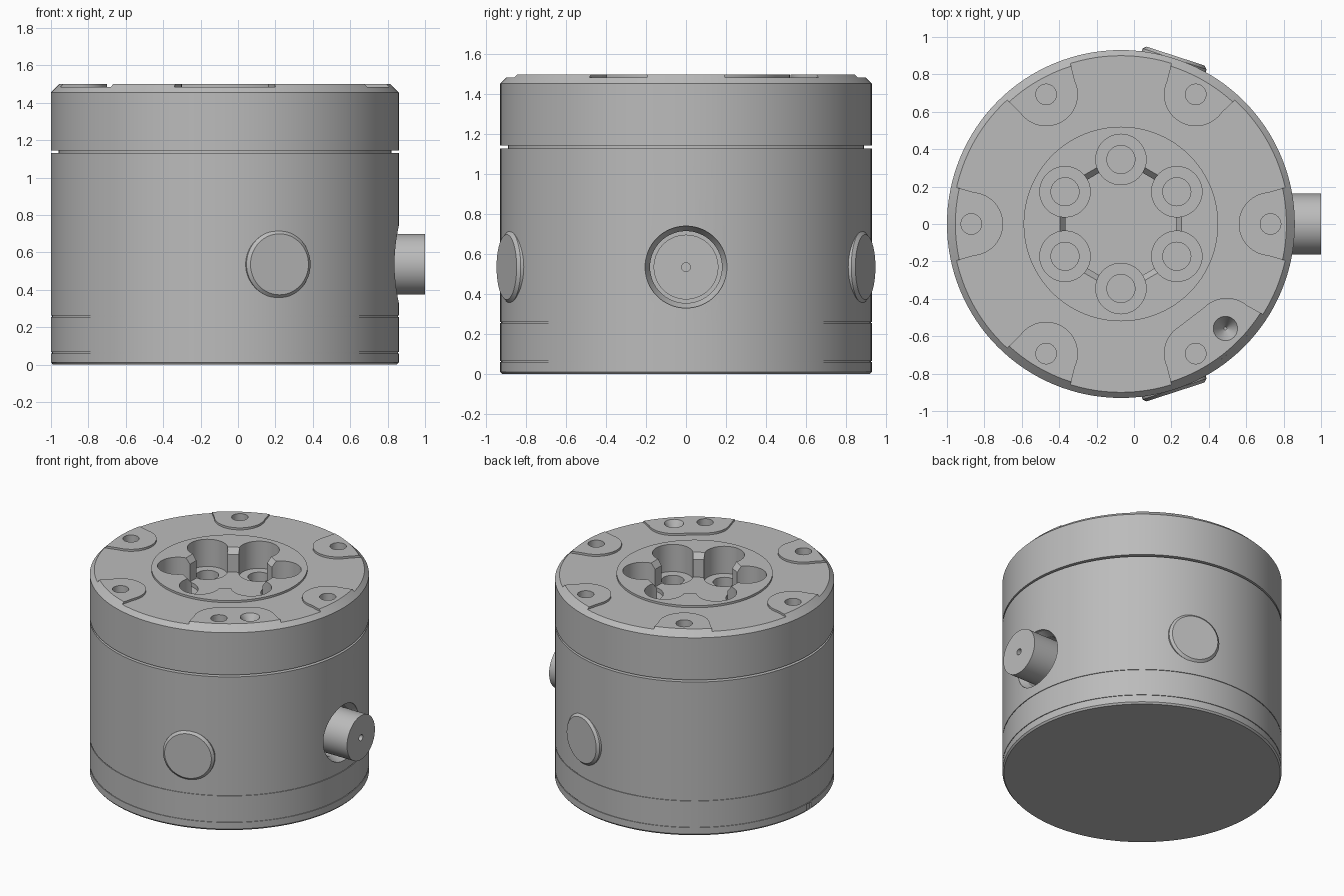
import bpy, bmesh, math
from mathutils import Matrix, Vector

cube = bpy.data.objects.get("Cube")
if cube:
    bpy.data.objects.remove(cube, do_unlink=True)

AXIS_X = -0.07      # body axis
R = 0.93            # body radius
TOP = 1.5
FACE = 1.485        # main top face, below pads and centre disc
PORT_Z = 0.536
HOLE_R = 0.80       # bolt circle

steel = bpy.data.materials.new("machined_grey")
steel.use_nodes = True
grey = (0.5, 0.5, 0.5, 1)
steel.diffuse_color = grey
steel.node_tree.nodes["Principled BSDF"].inputs["Base Color"].default_value = grey


def finish(name, bm, matrix=Matrix()):
    bmesh.ops.recalc_face_normals(bm, faces=bm.faces)
    mesh = bpy.data.meshes.new(name)
    bm.to_mesh(mesh)
    bm.free()
    mesh.transform(matrix)
    mesh.materials.append(steel)
    ob = bpy.data.objects.new(name, mesh)
    bpy.context.collection.objects.link(ob)
    return ob


def add_lathe(bm, profile, sides, matrix=Matrix(), turn=0.0):
    """Closed solid of revolution from (radius, height) points, capped at both ends."""
    rings = []
    for r, z in profile:
        rings.append([bm.verts.new(matrix @ Vector((r * math.cos(a), r * math.sin(a), z)))
                      for a in (turn + math.tau * i / sides for i in range(sides))])
    for low, high in zip(rings, rings[1:]):
        for i in range(sides):
            j = (i + 1) % sides
            bm.faces.new((low[i], low[j], high[j], high[i]))
    bm.faces.new(rings[0][::-1])
    bm.faces.new(rings[-1])


def lathe(name, profile, sides, places=(Matrix(),), turn=0.0):
    bm = bmesh.new()
    for place in places:
        add_lathe(bm, profile, sides, place, turn)
    return finish(name, bm)


def polar(radius, degrees, z=0.0):
    a = math.radians(degrees)
    return Vector((AXIS_X + radius * math.cos(a), radius * math.sin(a), z))


def at(radius, degrees):
    return Matrix.Translation(polar(radius, degrees))


def outward(degrees):
    """Lathe axis pointing radially out of the body at port height."""
    return (Matrix.Translation((AXIS_X, 0, PORT_Z))
            @ Matrix.Rotation(math.radians(degrees), 4, 'Z')
            @ Matrix.Rotation(math.pi / 2, 4, 'Y'))


def cut(targets, cutter):
    cutter.hide_render = True
    for ob in targets:
        mod = ob.modifiers.new("cut", 'BOOLEAN')
        mod.operation = 'DIFFERENCE'
        mod.solver = 'EXACT'
        mod.object = cutter
        bpy.context.view_layer.objects.active = ob
        bpy.ops.object.modifier_apply(modifier=mod.name)
    bpy.data.objects.remove(cutter, do_unlink=True)


def add_pad(bm, first, last):
    """Raised pad around the holes from angle first to last, chamfered at the rim."""
    outline = []
    for hole, start, end in ((first, -95, -180), (last, 180, 95)):
        for i in range(13):
            a = hole + start + (end - start) * i / 12
            outline.append((polar(HOLE_R, hole) + polar(0.17, a) - polar(0, 0), None))
    lo, hi = first - 12.5, last + 12.5
    outline += [(None, hi + (lo - hi) * i / 16) for i in range(17)]
    rings = []
    for z, rim in ((FACE, 0.9), (TOP, 0.885)):
        ring = []
        for point, angle in outline:
            p = polar(rim, angle) if point is None else point
            if ring and (ring[-1].co.xy - p.xy).length < 0.0001:
                ring.append(ring[-1])
                continue
            ring.append(bm.verts.new((p.x, p.y, z)))
        rings.append(list(dict.fromkeys(ring)))
    low, high = rings
    bm.faces.new(low[::-1])
    bm.faces.new(high)
    for i in range(len(low)):
        j = (i + 1) % len(low)
        bm.faces.new((low[i], low[j], high[j], high[i]))


# Body with seams, deep upper groove, chamfered rim and raised centre disc
profile = [(0.92, 0), (R, 0.012)]
for z, width, depth in ((0.06, 0.006, 0.005), (0.255, 0.006, 0.005), (1.13, 0.015, 0.04)):
    profile += [(R, z), (R - depth, z), (R - depth, z + width), (R, z + width)]
profile += [(R, 1.455), (0.9, FACE), (0.52, FACE), (0.52, TOP)]
body = lathe("body", profile, 128, [at(0, 0)])

# Six rim pads, one of them doubled
bm = bmesh.new()
for k in range(6):
    angle = 60 * k - 60
    add_pad(bm, angle, -45 if angle == -60 else angle)
pads = finish("mounting_pads", bm)

# Bolt holes and the conical locating hole
sixths = [60 * k for k in range(6)]
cut([body, pads], lathe("bolt_hole_cutter", [(0.055, 1.36), (0.055, 1.55)], 32,
                        [at(HOLE_R, a) for a in sixths]))
cut([body, pads], lathe("cone_hole_cutter", [(0.008, 1.40), (0.065, TOP), (0.065, 1.55)], 32,
                        [at(0.79, -45)]))

# Central socket: chamfered hexagon plus six counterbored lobes
flat = 1 / math.cos(math.pi / 6)
cut([body], lathe("socket_cutter", [(0.295 * flat, 1.33), (0.295 * flat, 1.46),
                                    (0.325 * flat, TOP), (0.345 * flat, 1.53)],
                  6, [at(0, 0)], math.pi / 6))
cut([body], lathe("lobe_cutter", [(0.075, 1.16), (0.075, 1.30), (0.135, 1.30), (0.135, 1.55)],
                  40, [at(0.345, a + 30) for a in sixths]))

# Side port and small notch in the base
cut([body], lathe("port_cutter", [(0.18, 0.68), (0.18, 0.86), (0.205, 0.905), (0.205, 1.1)],
                  64, [outward(0)]))
bm = bmesh.new()
bmesh.ops.create_cube(bm, size=1, matrix=Matrix.Translation(polar(R, 180, 0.03))
                      @ Matrix.Diagonal((0.03, 0.05, 0.05, 1)))
cut([body], finish("notch_cutter", bm))

# Shaft in the port, with a centre hole
shaft = lathe("side_shaft", [(0.162, 0.66), (0.162, 1.07)], 64, [outward(0)])
cut([shaft], lathe("centre_hole_cutter", [(0.022, 1.02), (0.022, 1.1)], 24, [outward(0)]))

# Two shallow plugs on the flanks
plugs = [lathe(name, [(0.18, 0.86), (0.18, 0.928), (0.163, 0.944)], 64, [outward(angle)])
         for name, angle in (("front_plug", -72), ("back_plug", 72))]

# Smooth round walls, crisp edges
bpy.ops.object.select_all(action='DESELECT')
for ob in [body, pads, shaft] + plugs:
    ob.select_set(True)
bpy.context.view_layer.objects.active = body
bpy.ops.object.shade_smooth_by_angle(angle=math.radians(25))
